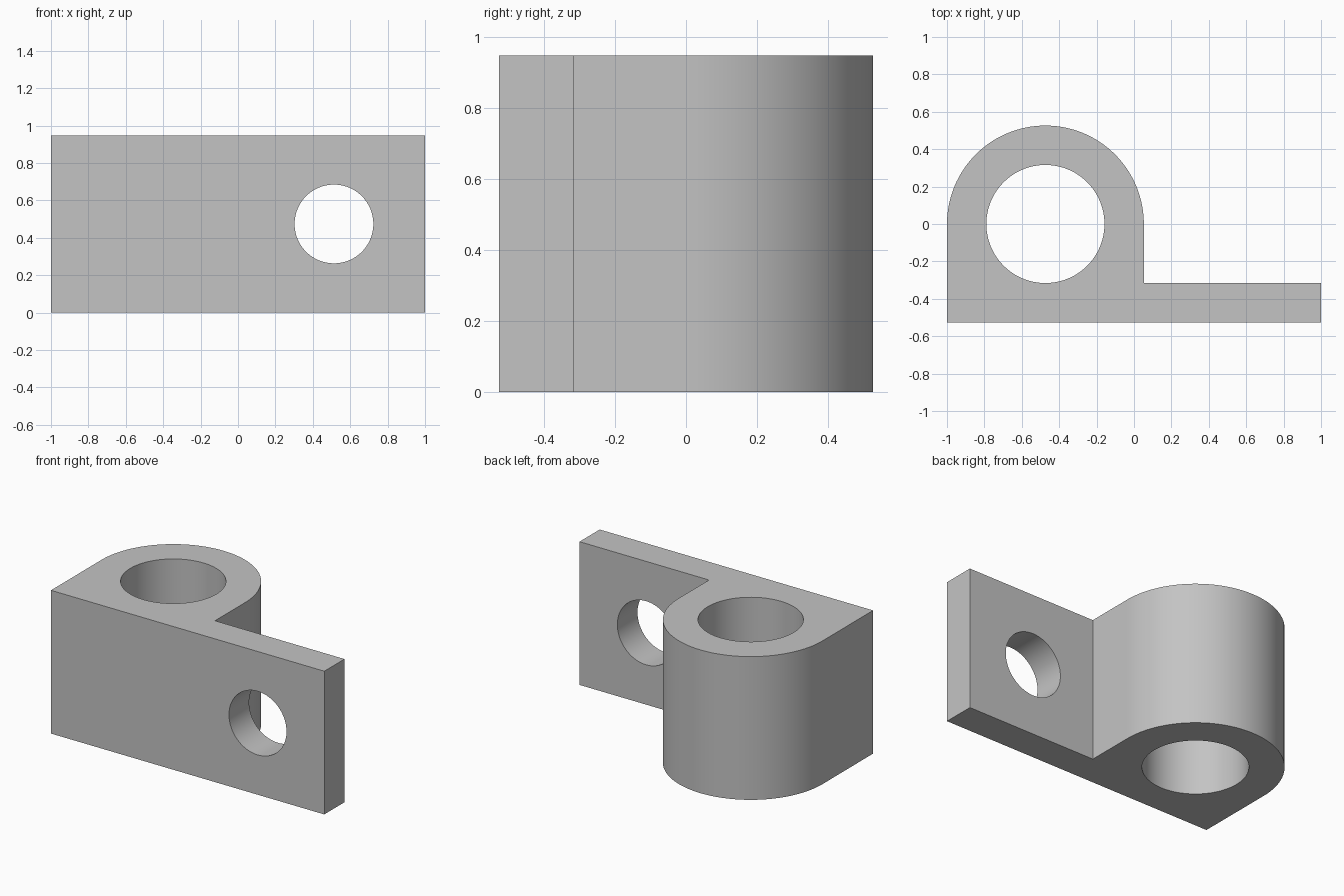
import bpy, bmesh, math
from mathutils import Matrix, Vector

cube = bpy.data.objects.get("Cube")
if cube:
    bpy.data.objects.remove(cube, do_unlink=True)

UNIT = 2 / 19                      # overall length is 19 units
HEIGHT = 9 * UNIT
OUTER, BORE, BOLT = 5 * UNIT, 3 * UNIT, 2 * UNIT
BARREL_X = -1 + OUTER
FRONT = -OUTER
PLATE_BACK = FRONT + 2 * UNIT
BOLT_X = 0.513
ARC_STEPS = 64

grey = bpy.data.materials.new("plain grey")
grey.use_nodes = True
colour = (0.55, 0.55, 0.55, 1)
grey.diffuse_color = colour
grey.node_tree.nodes["Principled BSDF"].inputs["Base Color"].default_value = colour


def add_object(name, bm):
    bmesh.ops.recalc_face_normals(bm, faces=bm.faces)
    mesh = bpy.data.meshes.new(name)
    bm.to_mesh(mesh)
    bm.free()
    mesh.materials.append(grey)
    obj = bpy.data.objects.new(name, mesh)
    bpy.context.collection.objects.link(obj)
    return obj


def add_cutter(name, radius, location, rotation):
    bm = bmesh.new()
    bmesh.ops.create_cone(bm, cap_ends=True, segments=96, radius1=radius,
                          radius2=radius, depth=2,
                          matrix=Matrix.Translation(location) @ rotation)
    obj = add_object(name, bm)
    obj.hide_render = True
    return obj


# Bracket: flat front plate with a rounded barrel housing behind it
outline = [(-1, FRONT), (1, FRONT), (1, PLATE_BACK), (BARREL_X + OUTER, PLATE_BACK)]
for i in range(ARC_STEPS + 1):
    a = math.pi * i / ARC_STEPS
    outline.append((BARREL_X + OUTER * math.cos(a), OUTER * math.sin(a)))
bm = bmesh.new()
base = bm.faces.new([bm.verts.new((x, y, 0)) for x, y in outline])
extruded = bmesh.ops.extrude_face_region(bm, geom=[base])["geom"]
top = [v for v in extruded if isinstance(v, bmesh.types.BMVert)]
bmesh.ops.translate(bm, verts=top, vec=Vector((0, 0, HEIGHT)))
bracket = add_object("hinge_bracket", bm)

# Vertical barrel bore and horizontal bolt hole
cutters = [
    add_cutter("bore_cutter", BORE, (BARREL_X, 0, HEIGHT / 2), Matrix.Identity(4)),
    add_cutter("bolt_cutter", BOLT, (BOLT_X, FRONT - 0.5, HEIGHT / 2),
               Matrix.Rotation(math.pi / 2, 4, "X")),
]
bpy.ops.object.select_all(action="DESELECT")
bpy.context.view_layer.objects.active = bracket
bracket.select_set(True)
for cutter in cutters:
    mod = bracket.modifiers.new(cutter.name, "BOOLEAN")
    mod.operation, mod.solver, mod.object = "DIFFERENCE", "EXACT", cutter
    bpy.ops.object.modifier_apply(modifier=mod.name)
for cutter in cutters:
    bpy.data.objects.remove(cutter, do_unlink=True)

# Smooth curved walls, crisp edges
bpy.ops.object.shade_smooth_by_angle(angle=math.radians(30))
